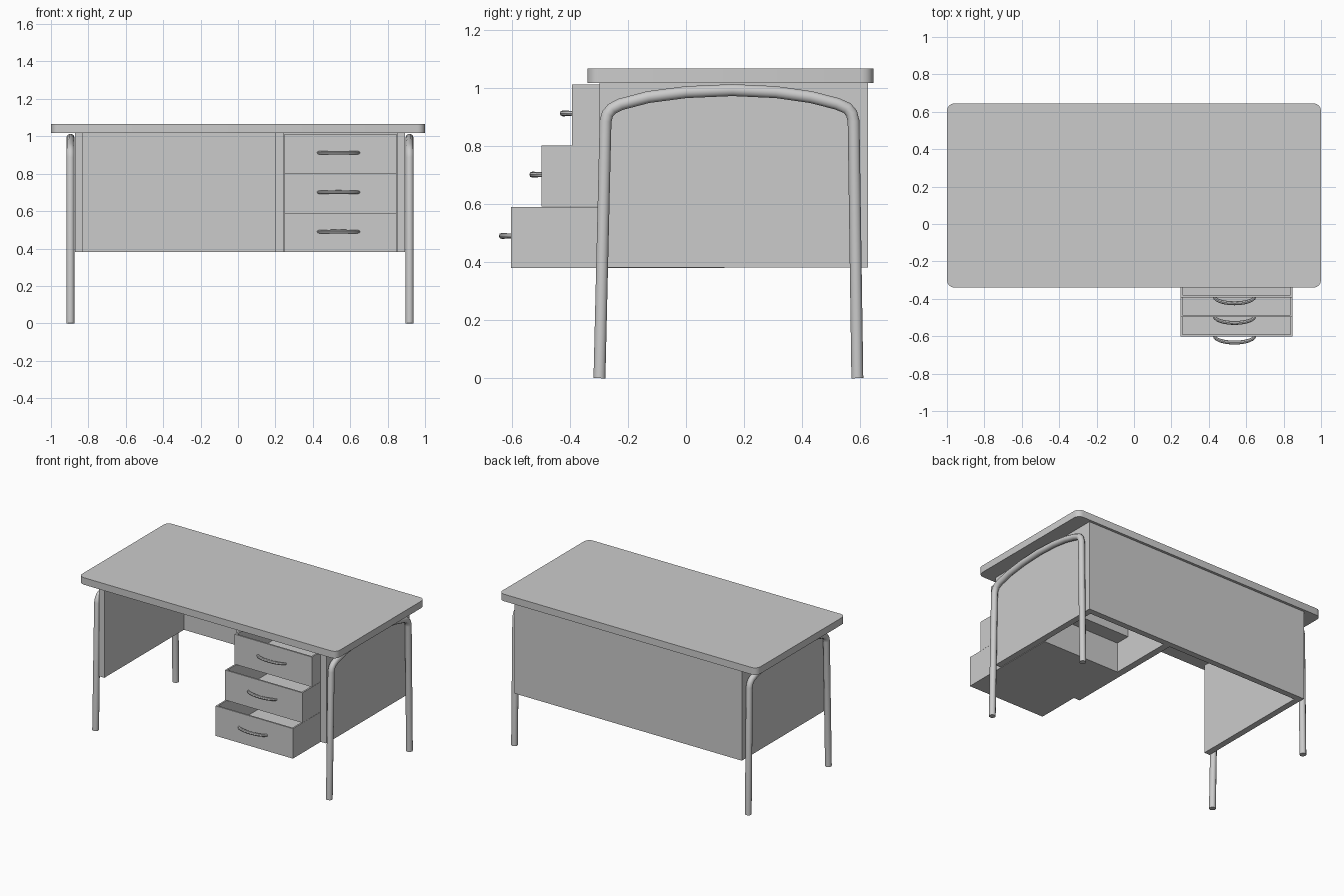
import bpy, bmesh, math

if "Cube" in bpy.data.objects:
    bpy.data.objects.remove(bpy.data.objects["Cube"])


def finish(bm, name):
    bmesh.ops.recalc_face_normals(bm, faces=bm.faces)
    me = bpy.data.meshes.new(name)
    bm.to_mesh(me)
    bm.free()
    ob = bpy.data.objects.new(name, me)
    bpy.context.collection.objects.link(ob)
    return ob


def box_bm(x0, x1, y0, y1, z0, z1):
    bm = bmesh.new()
    bmesh.ops.create_cube(bm, size=1)
    for v in bm.verts:
        v.co = ((x0 + x1) / 2 + v.co.x * (x1 - x0),
                (y0 + y1) / 2 + v.co.y * (y1 - y0),
                (z0 + z1) / 2 + v.co.z * (z1 - z0))
    return bm


def panel(name, *b):
    return finish(box_bm(*b), name)


def smooth(ob, angle=40):
    bpy.ops.object.select_all(action='DESELECT')
    ob.select_set(True)
    bpy.context.view_layer.objects.active = ob
    bpy.ops.object.shade_smooth_by_angle(angle=math.radians(angle))


def tube(name, pts, radius, res=2):
    cu = bpy.data.curves.new(name, 'CURVE')
    cu.dimensions = '3D'
    cu.bevel_depth = radius
    cu.bevel_resolution = res
    cu.use_fill_caps = True
    sp = cu.splines.new('POLY')
    sp.points.add(len(pts) - 1)
    for p, (x, y, z, r) in zip(sp.points, pts):
        p.co = (x, y, z, 1)
        p.radius = r
    ob = bpy.data.objects.new(name, cu)
    bpy.context.collection.objects.link(ob)
    bpy.ops.object.select_all(action='DESELECT')
    ob.select_set(True)
    bpy.context.view_layer.objects.active = ob
    bpy.ops.object.convert(target='MESH')
    ob = bpy.context.view_layer.objects.active
    ob.name = name
    smooth(ob)
    return ob


# Table top with rounded vertical corners
bm = box_bm(-1, 1, -0.34, 0.645, 1.017, 1.066)
upright = [e for e in bm.edges if abs(e.verts[0].co.z - e.verts[1].co.z) > 0.01]
bmesh.ops.bevel(bm, geom=upright, offset=0.04, segments=4, profile=0.5, affect='EDGES')
smooth(finish(bm, "table_top"))

# Side panels, cabinet divider and back panel
for name, x0, x1 in (("left_panel", -0.872, -0.829),
                     ("cabinet_divider", 0.198, 0.246),
                     ("right_panel", 0.849, 0.893)):
    panel(name, x0, x1, -0.297, 0.585, 0.382, 1.017)
panel("back_panel", -0.872, 0.893, 0.585, 0.627, 0.382, 1.017)

# Drawers, each an open box pulled out a little further, with bowed handles
for i in range(3):
    z0 = 0.38 + 0.211 * (2 - i)
    front = (-0.392, -0.497, -0.602)[i]
    bm = box_bm(0.248, 0.847, front, front + 0.735, z0, z0 + 0.21)
    bm.normal_update()
    top = max(bm.faces, key=lambda f: f.calc_center_median().z)
    bmesh.ops.inset_region(bm, faces=[top], thickness=0.016)
    ext = bmesh.ops.extrude_face_region(bm, geom=[top])
    bmesh.ops.translate(bm, vec=(0, 0, -0.195),
                        verts=[v for v in ext['geom'] if isinstance(v, bmesh.types.BMVert)])
    if top.is_valid:
        bmesh.ops.delete(bm, geom=[top], context='FACES_ONLY')
    finish(bm, f"drawer_{i + 1}")

    arc = []
    for k in range(13):
        a = math.pi * k / 12
        arc.append((0.5375 - 0.108 * math.cos(a), front + 0.004 - 0.036 * math.sin(a),
                    z0 + 0.11, 0.75 + 0.25 * math.sin(a)))
    tube(f"drawer_handle_{i + 1}", arc, 0.0105)

# Bent tube leg frames, one arch per side
path = [(-0.298, 0), (-0.277, 0.885), (-0.270, 0.91), (-0.255, 0.928), (-0.225, 0.943),
        (-0.13, 0.968), (0.0, 0.985), (0.16, 0.992), (0.31, 0.985), (0.43, 0.968),
        (0.52, 0.945), (0.555, 0.93), (0.57, 0.912), (0.577, 0.885), (0.590, 0)]
for name, x in (("left_leg_frame", -0.896), ("right_leg_frame", 0.917)):
    tube(name, [(x, y, z, 1) for y, z in path], 0.0215, 3)
